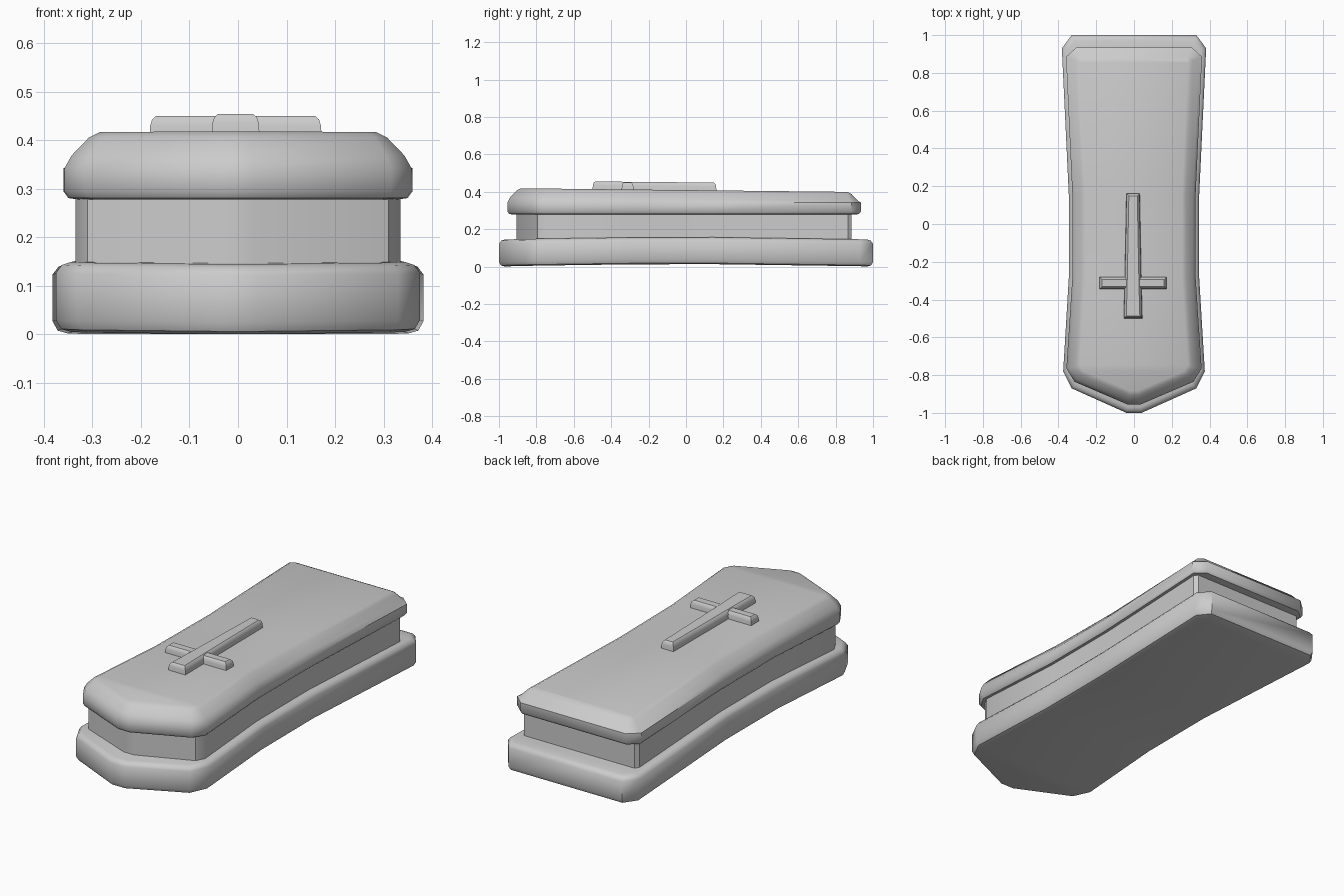
import bpy, bmesh
from mathutils import Vector

if "Cube" in bpy.data.objects:
    bpy.data.objects.remove(bpy.data.objects["Cube"])


def inset(points, d):
    """Move every edge of a counter-clockwise outline inward by d."""
    result = []
    n = len(points)
    for i, p in enumerate(points):
        a = (p - points[i - 1]).normalized()
        b = (points[(i + 1) % n] - p).normalized()
        na, nb = Vector((-a.y, a.x)), Vector((-b.y, b.x))
        result.append(p + (na + nb) * (d / (1 + na.dot(nb))))
    return result


def loft(name, half, rings, lift=lambda y, z: 0.0, angle=35):
    """Mirror a half outline (front to back) and stack it as (inset, z) rings."""
    outline = [Vector(p) for p in half] + [Vector((-x, y)) for x, y in reversed(half)]
    n, h = len(outline), len(half)
    bm = bmesh.new()
    loops = []
    for d, z in rings:
        loops.append([bm.verts.new((p.x, p.y, z + lift(p.y, z))) for p in inset(outline, d)])
    for lo, hi in zip(loops, loops[1:]):
        for i in range(n):
            j = (i + 1) % n
            bm.faces.new((lo[i], lo[j], hi[j], hi[i]))
    # caps made of cross strips so they follow the gentle bends
    for loop, flip in ((loops[0], True), (loops[-1], False)):
        for i in range(h - 1):
            quad = [loop[i], loop[i + 1], loop[n - 2 - i], loop[n - 1 - i]]
            bm.faces.new(quad[::-1] if flip else quad)
    bmesh.ops.recalc_face_normals(bm, faces=bm.faces)
    mesh = bpy.data.meshes.new(name)
    bm.to_mesh(mesh)
    bm.free()
    obj = bpy.data.objects.new(name, mesh)
    bpy.context.collection.objects.link(obj)
    bpy.ops.object.select_all(action='DESELECT')
    obj.select_set(True)
    bpy.context.view_layer.objects.active = obj
    bpy.ops.object.shade_smooth_by_angle(angle=angle * 3.14159 / 180)
    return obj


# Base slab, slightly arched along its length
loft("base_slab",
     [(0.04, -1.0), (0.33, -0.87), (0.375, -0.78), (0.345, -0.28),
      (0.345, 0.15), (0.382, 0.93), (0.33, 1.0)],
     [(0.03, 0.0), (0.01, 0.006), (0, 0.025), (0, 0.122), (0.012, 0.138), (0.03, 0.144)],
     lambda y, z: 0.013 * max(0, 1 - y * y), 45)

# Recessed middle box
loft("middle_box",
     [(0.03, -0.905), (0.31, -0.795), (0.335, -0.75), (0.303, -0.28),
      (0.303, 0.15), (0.335, 0.865), (0.32, 0.885)],
     [(0, 0.13), (0, 0.30)])

# Rounded lid, its top sloping down toward the back
loft("lid",
     [(0.035, -0.955), (0.315, -0.835), (0.358, -0.765), (0.326, -0.28),
      (0.326, 0.15), (0.36, 0.885), (0.305, 0.935)],
     [(0.03, 0.278), (0.01, 0.281), (0, 0.295), (0, 0.342),
      (0.015, 0.37), (0.05, 0.407), (0.072, 0.418)],
     lambda y, z: -0.011 * (y + 0.85) if z > 0.36 else 0.0, 45)

# Raised cross: tapered shaft and crossbar
cross_rings = [(0, 0.395), (0.002, 0.43), (0.006, 0.443), (0.014, 0.45)]
shaft = loft("cross_shaft", [(0.05, -0.5), (0.045, -0.31), (0.036, 0.163)], cross_rings,
             lambda y, z: 0.003 - 0.009 * (y + 0.3))
bar = loft("cross_bar", [(0.178, -0.345), (0.178, -0.28)], cross_rings)
for part in (shaft, bar):
    part.location.x = -0.005
